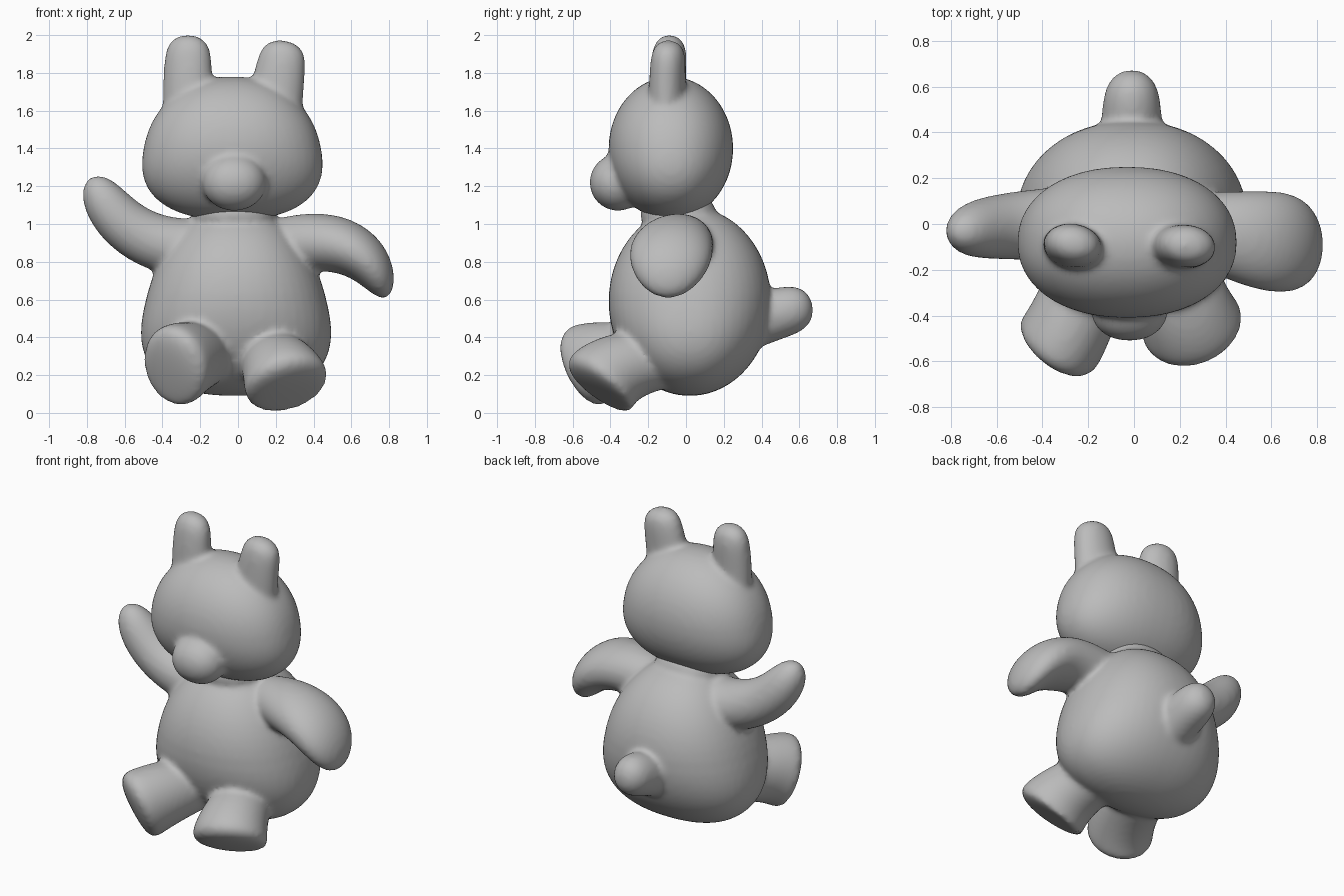
import bpy, bmesh, math
from mathutils import Vector

cube = bpy.data.objects.get("Cube")
if cube:
    bpy.data.objects.remove(cube, do_unlink=True)

grey = bpy.data.materials.new("soft grey")
grey.use_nodes = True
colour = (0.5, 0.5, 0.5, 1)
grey.diffuse_color = colour
grey.node_tree.nodes["Principled BSDF"].inputs["Base Color"].default_value = colour

SIDES, RINGS = 48, 32


def rounded(angle, power):
    """Point on a unit superellipse."""
    c, s = math.cos(angle), math.sin(angle)
    return (math.copysign(abs(c) ** (2 / power), c), math.copysign(abs(s) ** (2 / power), s))


def skin(bm, rings):
    """Closed surface through a list of equal rings of points."""
    rings = [[bm.verts.new(point) for point in ring] for ring in rings]
    for low, high in zip(rings, rings[1:]):
        for k in range(SIDES):
            bm.faces.new((low[k - 1], low[k], high[k], high[k - 1]))
    bm.faces.new(rings[0])
    bm.faces.new(rings[-1])


def blob(bm, centre, size, power=2.0, taper=0.0):
    """Ellipsoid, fuller in the front outline by power, with a width that
    narrows towards the top by taper."""
    centre = Vector(centre)
    rings = []
    for i in range(RINGS):
        latitude = math.pi * ((i + 0.5) / RINGS - 0.5)
        wide, height = rounded(latitude, power)
        deep = math.sqrt(1 - height * height)
        ring = []
        for k in range(SIDES):
            x, y = rounded(math.tau * k / SIDES, 2.2)
            ring.append(centre + Vector((
                x * wide * size[0] * (1 - taper * height),
                y * deep * size[1],
                height * size[2])))
        rings.append(ring)
    skin(bm, rings)


def limb(bm, start, bend, end, root, tip, side, blunt):
    """Curved limb with a rounded end; a higher blunt value flattens the end.
    Root and tip hold the radius along the side axis and the one across it."""
    start, bend, end = Vector(start), Vector(bend), Vector(end)
    side = Vector(side)
    rings = []
    for i in range(RINGS):
        t = math.sin(math.pi / 2 * i / (RINGS - 0.5))
        centre = start.lerp(bend, t).lerp(bend.lerp(end, t), t)
        along = (bend - start).lerp(end - bend, t).normalized()
        across = along.cross(side).normalized()
        flat = across.cross(along)
        radii = Vector(root).lerp(Vector(tip), t) * math.sqrt(1 - t ** blunt)
        ring = []
        for k in range(SIDES):
            u, v = rounded(math.tau * k / SIDES, 2)
            ring.append(centre + flat * u * radii.x + across * v * radii.y)
        rings.append(ring)
    skin(bm, rings)


def fuse(name, bm):
    """Blend the overlapping parts into one soft surface."""
    bmesh.ops.recalc_face_normals(bm, faces=bm.faces)
    mesh = bpy.data.meshes.new(name)
    bm.to_mesh(mesh)
    bm.free()
    mesh.materials.append(grey)
    ob = bpy.data.objects.new(name, mesh)
    bpy.context.collection.objects.link(ob)
    remesh = ob.modifiers.new("blend", "REMESH")
    remesh.mode = "VOXEL"
    remesh.voxel_size = 0.017
    remesh.use_smooth_shade = True
    smooth = ob.modifiers.new("soften", "SMOOTH")
    smooth.factor = 0.5
    smooth.iterations = 8


LEFT_AXIS, BACK_AXIS = (1, 0, 0), (0, 1, 0)

# Head with muzzle and ears
head = bmesh.new()
blob(head, (-0.03, -0.08, 1.4), (0.47, 0.33, 0.38), 2.3, 0.15)
blob(head, (-0.02, -0.36, 1.22), (0.17, 0.15, 0.15))
limb(head, (-0.26, -0.1, 1.6), (-0.27, -0.1, 1.8), (-0.26, -0.08, 2.0),
     (0.14, 0.1), (0.12, 0.09), (1, -0.2, 0), 9)
limb(head, (0.19, -0.1, 1.6), (0.22, -0.1, 1.8), (0.25, -0.09, 1.97),
     (0.15, 0.1), (0.12, 0.09), (1, -0.1, 0), 9)
fuse("head", head)

# Torso and neck
body = bmesh.new()
blob(body, (-0.01, 0.02, 0.59), (0.48, 0.43, 0.5), 2.4, 0.25)
blob(body, (-0.02, -0.04, 1.05), (0.22, 0.2, 0.14))

# Raised right arm and lowered, paddle-shaped left arm
limb(body, (-0.2, 0, 0.87), (-0.62, 0, 0.87), (-0.77, -0.04, 1.25),
     (0.17, 0.16), (0.12, 0.12), BACK_AXIS, 8)
limb(body, (0.2, 0, 0.87), (0.67, -0.1, 1), (0.78, -0.09, 0.61),
     (0.14, 0.15), (0.36, 0.18), BACK_AXIS, 2)

# Legs that flare into flat soles
limb(body, (0.16, -0.1, 0.28), (0.22, -0.38, 0.27), (0.27, -0.48, 0.12),
     (0.16, 0.15), (0.24, 0.23), LEFT_AXIS, 20)
limb(body, (-0.16, -0.1, 0.3), (-0.25, -0.42, 0.31), (-0.36, -0.57, 0.23),
     (0.17, 0.15), (0.2, 0.24), LEFT_AXIS, 20)

# Tail
limb(body, (-0.01, 0.3, 0.46), (-0.01, 0.5, 0.54), (-0.01, 0.67, 0.57),
     (0.14, 0.14), (0.12, 0.13), LEFT_AXIS, 6)
fuse("body", body)
